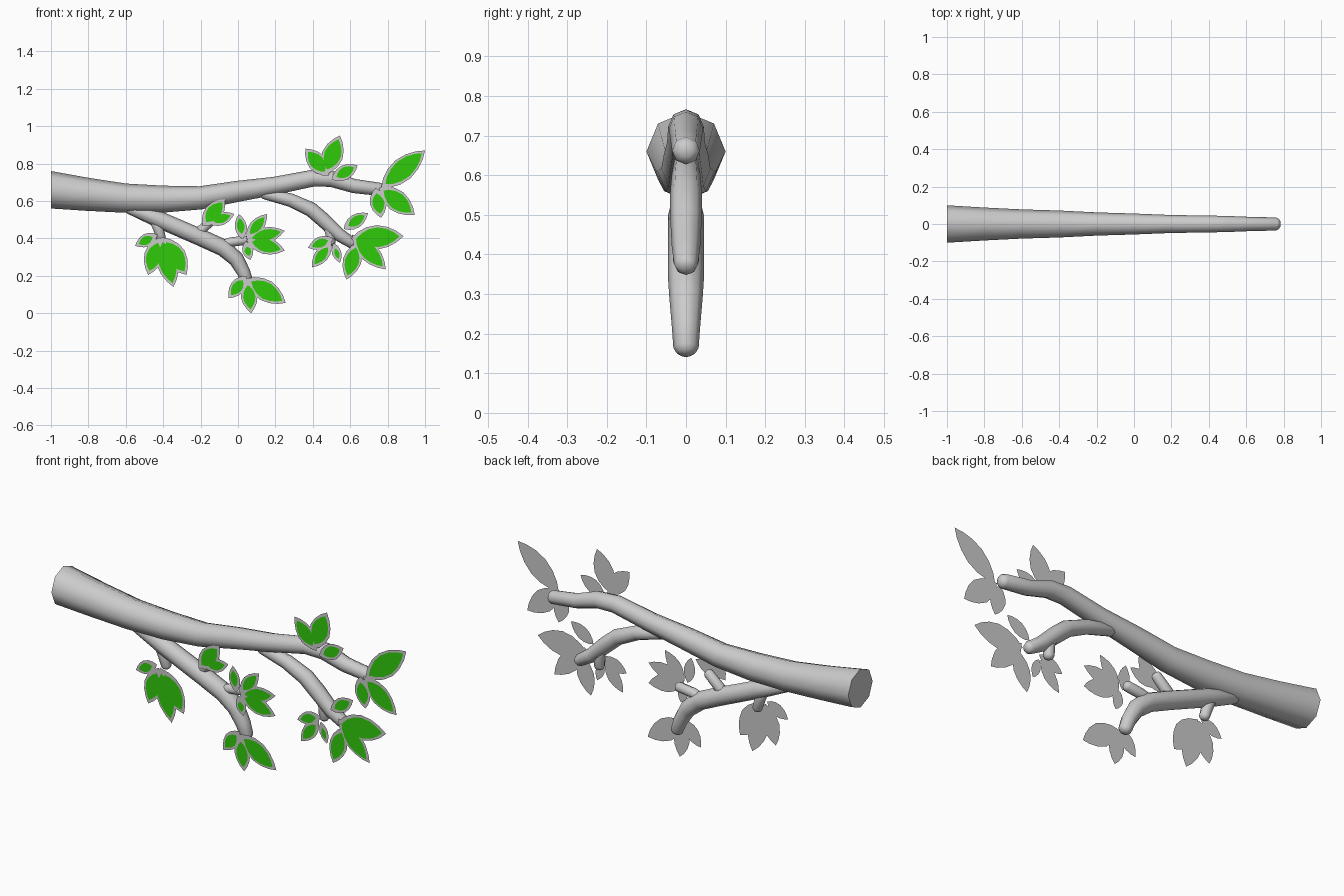
import bpy, bmesh, math
from mathutils import Vector

if "Cube" in bpy.data.objects:
    bpy.data.objects.remove(bpy.data.objects["Cube"])

LEAF_Y = -0.05
green = bpy.data.materials.new("leaf_green")
green.diffuse_color = (0.03, 0.6, 0.003, 1)
green.use_nodes = True
green.node_tree.nodes["Principled BSDF"].inputs["Base Color"].default_value = green.diffuse_color


def finish(bm, name, mat=None, smooth=False):
    me = bpy.data.meshes.new(name)
    bm.to_mesh(me)
    bm.free()
    ob = bpy.data.objects.new(name, me)
    bpy.context.collection.objects.link(ob)
    if mat:
        me.materials.append(mat)
    if smooth:
        bpy.ops.object.select_all(action='DESELECT')
        ob.select_set(True)
        bpy.context.view_layer.objects.active = ob
        bpy.ops.object.shade_smooth_by_angle(angle=math.radians(60))
    return ob


def branch(name, pts, round_start=True):
    """Eight-sided tube along (x, z, radius) points, with rounded ends."""
    def cap(a, b):
        d = Vector((a[0] - b[0], a[1] - b[1])).normalized() * a[2]
        return [(a[0] + d.x * k, a[1] + d.y * k, a[2] * s) for k, s in ((0.4, 0.8), (0.65, 0.4))]
    path = list(pts) + cap(pts[-1], pts[-2])
    if round_start:
        path = cap(pts[0], pts[1])[::-1] + path
    bm = bmesh.new()
    rings = []
    for i, (x, z, r) in enumerate(path):
        a, b = path[max(i - 1, 0)], path[min(i + 1, len(path) - 1)]
        t = Vector((b[0] - a[0], 0, b[1] - a[1])).normalized()
        if i == 0 and not round_start:
            t = Vector((1, 0, 0))
        n = Vector((-t.z, 0, t.x))
        ring = []
        for k in range(8):
            ang = k * math.tau / 8
            ring.append(bm.verts.new(Vector((x, 0, z)) + n * r * math.cos(ang)
                                     + Vector((0, r * math.sin(ang), 0))))
        rings.append(ring)
    for p, q in zip(rings, rings[1:]):
        for k in range(8):
            bm.faces.new((p[k], p[(k + 1) % 8], q[(k + 1) % 8], q[k]))
    bm.faces.new(rings[0])
    bm.faces.new(rings[-1])
    bmesh.ops.recalc_face_normals(bm, faces=bm.faces)
    return finish(bm, name, smooth=True)


def leaf_face(bm, base, tip, width, y):
    """Flat pointed leaf outline facing the front."""
    d = tip - base
    n = Vector((-d.y, d.x)).normalized() * width / 2
    prof = ((0.13, 0.5), (0.3, 0.86), (0.5, 1), (0.7, 0.82), (0.87, 0.45))
    out = [base] + [base + d * t - n * w for t, w in prof] + [tip]
    out += [base + d * t + n * w for t, w in reversed(prof)]
    bm.faces.new([bm.verts.new((p.x, y, p.y)) for p in out])


def leaf_cluster(name, leaves):
    """Grey leaves with a smaller green leaf laid on the front of each."""
    back, front = bmesh.new(), bmesh.new()
    for bx, bz, tx, tz, w in leaves:
        b, t = Vector((bx, bz)), Vector((tx, tz))
        u = (t - b).normalized()
        leaf_face(back, b, t, w, LEAF_Y)
        leaf_face(front, b + u * 0.03, t - u * 0.022, w - 0.024, LEAF_Y - 0.003)
    finish(back, name + "_leaf_edges")
    finish(front, name + "_leaf_green", green)


# Main bough
branch("main_bough", [(-1, .66, .1), (-.8, .635, .088), (-.6, .615, .078), (-.4, .61, .072),
                      (-.2, .617, .062), (0, .652, .056), (.2, .682, .048), (.4, .722, .045),
                      (.5, .718, .043), (.62, .68, .038), (.76, .662, .035)], False)
# Side branches
branch("lower_branch", [(-.58, .56, .03), (-.42, .5, .045), (-.2, .405, .046), (-.08, .35, .046),
                        (-.01, .29, .042), (.03, .22, .036), (.05, .165, .032)])
branch("outer_branch", [(.14, .64, .03), (.28, .605, .036), (.39, .555, .04), (.46, .495, .04),
                        (.54, .42, .036), (.61, .375, .03)])
# Twigs
branch("twig_inner", [(-.44, .49, .03), (-.425, .45, .028), (-.41, .4, .025)])
branch("twig_upper", [(-.22, .42, .028), (-.18, .46, .026), (-.13, .505, .024)])
branch("twig_middle", [(-.1, .36, .025), (-.04, .38, .025), (.04, .39, .025)])
branch("twig_outer", [(.475, .48, .028), (.495, .43, .028), (.495, .375, .026)])

# Leaf clusters: base x, base z, tip x, tip z, width
leaf_cluster("tip", [(.765, .67, 1.0, .87, .125), (.755, .675, .945, .525, .115),
                     (.735, .67, .765, .51, .09)])
leaf_cluster("top", [(.465, .74, .545, .95, .115), (.485, .735, .36, .88, .1),
                     (.5, .715, .64, .79, .08)])
leaf_cluster("outer", [(.605, .4, .885, .412, .13), (.61, .42, .79, .235, .105),
                       (.64, .38, .58, .18, .1), (.565, .45, .695, .535, .075)])
leaf_cluster("twig_outer", [(.51, .4, .375, .35, .07), (.5, .375, .395, .245, .075),
                            (.51, .375, .545, .27, .05)])
leaf_cluster("low", [(.045, .185, .255, .055, .115), (.05, .18, .07, .0, .09),
                     (.045, .2, -.05, .08, .08)])
leaf_cluster("inner", [(-.43, .42, -.55, .36, .07), (-.42, .405, -.48, .205, .105),
                       (-.41, .41, -.345, .14, .12), (-.4, .405, -.275, .205, .12)])
leaf_cluster("upper", [(-.19, .465, -.07, .61, .1), (-.16, .48, -.02, .53, .07)])
leaf_cluster("middle", [(.025, .395, .005, .53, .065), (.045, .4, .155, .53, .075),
                        (.045, .395, .25, .44, .085), (.045, .39, .25, .335, .095),
                        (.04, .385, .065, .285, .06)])
